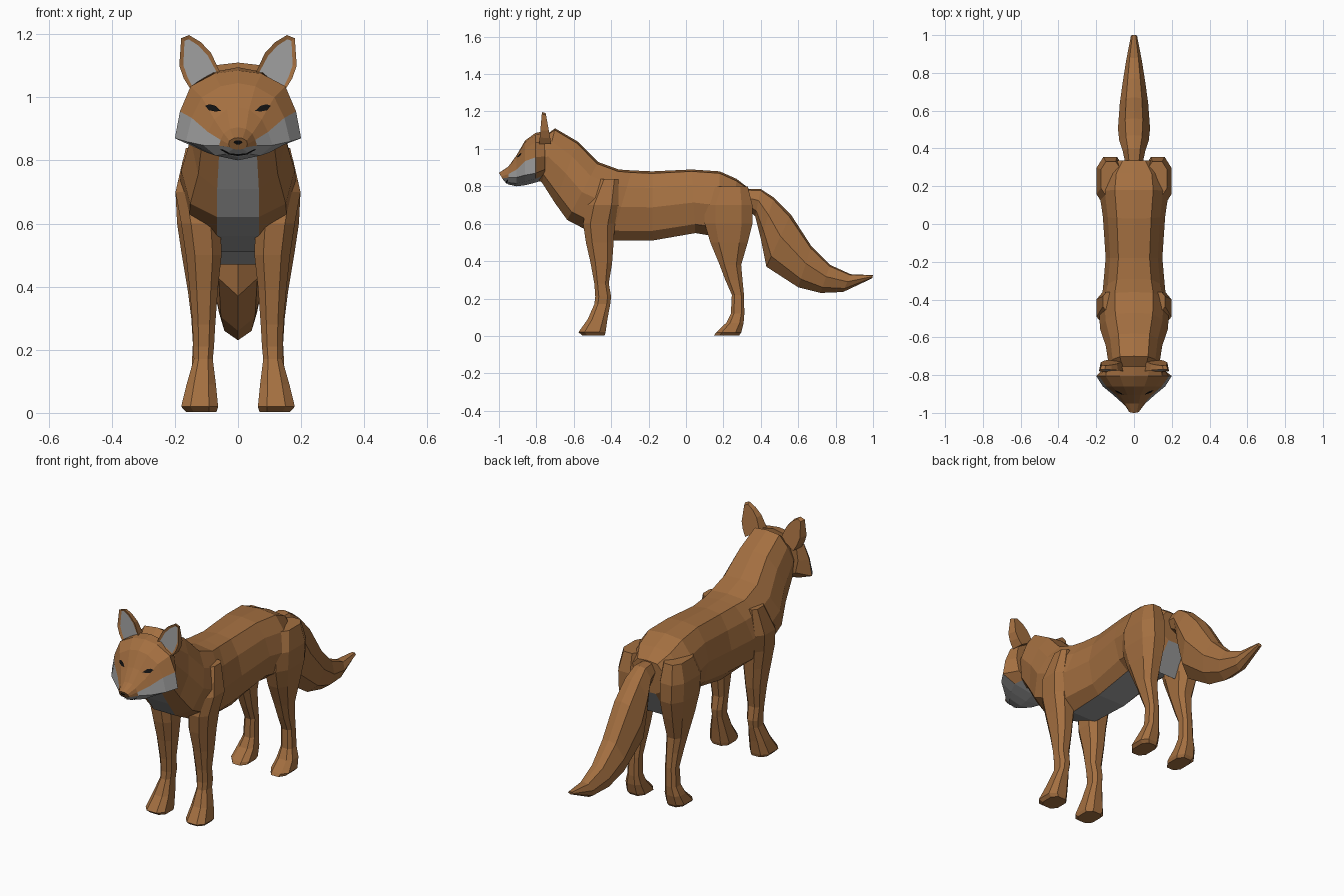
import bpy, bmesh
from mathutils import Vector
from mathutils.bvhtree import BVHTree

if "Cube" in bpy.data.objects:
    bpy.data.objects.remove(bpy.data.objects["Cube"])


def material(name, rgb):
    m = bpy.data.materials.new(name)
    m.diffuse_color = (*rgb, 1)
    m.use_nodes = True
    m.node_tree.nodes["Principled BSDF"].inputs["Base Color"].default_value = m.diffuse_color
    return m


FUR = material("russet fur", (0.37, 0.16, 0.052))
PALE = material("pale grey fur", (0.33, 0.33, 0.33))
BLACK = material("black", (0.006, 0.006, 0.006))


def finish(name, bm, mats):
    bmesh.ops.recalc_face_normals(bm, faces=bm.faces[:])
    me = bpy.data.meshes.new(name)
    bm.to_mesh(me)
    bm.free()
    for m in mats:
        me.materials.append(m)
    ob = bpy.data.objects.new(name, me)
    bpy.context.collection.objects.link(ob)
    return ob


def loft(name, rings, rule=lambda i, j: 0):
    """Skin a list of closed rings; rule(i, j) gives the material of each quad."""
    bm = bmesh.new()
    vs = [[bm.verts.new(p) for p in r] for r in rings]
    n = len(rings[0])
    for i in range(len(vs) - 1):
        for j in range(n):
            k = (j + 1) % n
            f = bm.faces.new((vs[i][j], vs[i][k], vs[i + 1][k], vs[i + 1][j]))
            f.material_index = rule(i, j)
    bm.faces.new(vs[0])
    bm.faces.new(vs[-1])
    return finish(name, bm, [FUR, PALE])


def mirrored(half):
    """Close a half ring that starts at the top centre."""
    return half + [Vector((-p.x, p.y, p.z)) for p in reversed(half) if p.x > 1e-5]


# Torso and neck: top y, top z, bottom y, bottom z, half width, belly half width
torso = [
    (-.77, 1.06, -.81, .85, .11, .05),
    (-.70, 1.11, -.77, .82, .135, .06),
    (-.58, 1.04, -.70, .71, .15, .066),
    (-.47, .93, -.635, .62, .18, .066),
    (-.36, .89, -.52, .56, .185, .066),
    (-.29, .885, -.40, .51, .165, .075),
    (-.18, .88, -.18, .51, .15, .085),
    (.03, .89, .05, .55, .165, .085),
    (.18, .88, .17, .53, .185, .075),
    (.27, .84, .25, .47, .17, .07),
    (.335, .79, .335, .62, .11, .05)]
shape = [(0, 0), (.55, .03), (.84, .24), (1, .52), (.84, .86)]
rings = []
for ty, tz, by, bz, w, b in torso:
    half = [Vector((u * w, ty + t * (by - ty), tz + t * (bz - tz))) for u, t in shape]
    rings.append(mirrored(half + [Vector((b, by, bz))]))
loft("body", rings, lambda i, j: int(j == 5))

# Tail
tail = [
    (.31, .785, .33, .68, .045), (.40, .785, .37, .64, .06),
    (.47, .74, .40, .52, .078), (.56, .65, .43, .37, .085),
    (.67, .48, .60, .26, .075), (.77, .38, .72, .23, .06),
    (.88, .33, .84, .235, .042), (1.0, .325, .995, .308, .016)]
shape = [(0, 0), (.55, .05), (1, .42), (.72, .8), (0, 1)]
loft("tail", [mirrored([Vector((u * w, ty + t * (by - ty), tz + t * (bz - tz)))
                        for u, t in shape]) for ty, tz, by, bz, w in tail])

# Head: y, then x,z from crown through brow, temple, cheek, ruff and jaw to chin
head = [
    (-1.0, (0, .872, .014, .87, .027, .862, .03, .852, .027, .842, .015, .836, 0, .834)),
    (-.95, (0, .905, .025, .90, .045, .885, .055, .865, .06, .847, .04, .82, 0, .81)),
    (-.905, (0, .968, .035, .962, .075, .93, .095, .89, .11, .848, .07, .815, 0, .80)),
    (-.86, (0, 1.045, .055, 1.035, .115, 1.0, .147, .935, .165, .86, .10, .825, 0, .806)),
    (-.805, (0, 1.085, .075, 1.075, .15, 1.035, .184, .955, .20, .87, .12, .84, 0, .82)),
    (-.755, (0, 1.095, .08, 1.08, .14, 1.03, .15, .96, .135, .89, .09, .86, 0, .835))]
rings = []
for i, (y, c) in enumerate(head):
    lean = .6 if i == 0 else 0
    rings.append(mirrored([Vector((x, y + lean * (c[1] - z), z))
                           for x, z in zip(c[::2], c[1::2])]))


def head_rule(i, j):
    s = min(j, 11 - j)
    return int(s >= (4, 3, 3, 3, 5)[i])


head_ob = loft("head", rings, head_rule)

# Ears with recessed pale insides
outline = [(.055, 1.075), (.085, 1.14), (.118, 1.175), (.155, 1.197),
           (.18, 1.187), (.186, 1.10), (.172, 1.06), (.15, 1.025)]
for side, label in ((-1, "right"), (1, "left")):
    bm = bmesh.new()
    front, back = [], []
    for x, z in outline:
        h = (z - 1.025) / .172
        y = -.785 + .015 * h
        front.append(bm.verts.new((side * x, y, z)))
        cx = .12 + (x - .12) * .85
        back.append(bm.verts.new((side * cx, y + .065 - .045 * h, z - .006 * h)))
    face = bm.faces.new(front)
    bm.faces.new(back)
    for j in range(len(front)):
        k = (j + 1) % len(front)
        bm.faces.new((front[j], front[k], back[k], back[j]))
    bmesh.ops.recalc_face_normals(bm, faces=bm.faces[:])
    bmesh.ops.inset_individual(bm, faces=[face], thickness=.013, depth=-.006)
    face.material_index = 1
    finish(label + "_ear", bm, [FUR, PALE])

# Legs: z, front y, back y, inner x, outer x
front_leg = [
    (.003, -.555, -.435, .068, .165), (.02, -.575, -.43, .063, .18),
    (.09, -.525, -.42, .07, .163), (.17, -.49, -.405, .08, .14),
    (.21, -.485, -.40, .076, .142), (.28, -.49, -.413, .072, .144),
    (.39, -.51, -.395, .064, .153), (.50, -.535, -.387, .052, .165),
    (.60, -.55, -.38, .055, .18), (.70, -.53, -.36, .07, .198),
    (.84, -.46, -.36, .09, .165)]
hind_leg = [
    (.003, .15, .285, .072, .16), (.018, .16, .295, .066, .175),
    (.07, .215, .308, .072, .165), (.12, .24, .312, .08, .148),
    (.22, .245, .31, .08, .143), (.30, .21, .302, .076, .148),
    (.38, .18, .295, .07, .158), (.50, .13, .33, .062, .178),
    (.60, .10, .355, .055, .193), (.70, .10, .355, .055, .198),
    (.80, .15, .33, .07, .175)]
corners = [(-.5, -1), (.5, -1), (1, -.55), (1, .55), (.5, 1), (-.5, 1), (-1, .55), (-1, -.55)]
for label, table in (("front_leg", front_leg), ("hind_leg", hind_leg)):
    for side, s in (("right", -1), ("left", 1)):
        rings = [[Vector((s * ((xi + xo) / 2 + u * (xo - xi) / 2),
                          (yf + yb) / 2 + v * (yb - yf) / 2, z)) for u, v in corners]
                 for z, yf, yb, xi, xo in table]
        loft(side + "_" + label, rings)

# Painted face details laid onto the head surface
tree = BVHTree.FromPolygons([v.co for v in head_ob.data.vertices],
                            [p.vertices[:] for p in head_ob.data.polygons])


def decal(name, pts, lift=.005):
    bm = bmesh.new()

    def drop(x, z):
        hit = tree.ray_cast(Vector((x, -2, z)), Vector((0, 1, 0)))[0]
        return bm.verts.new((x, (hit.y if hit else -.9) - lift, z))
    vs = [drop(x, z) for x, z in pts]
    mid = drop(sum(p[0] for p in pts) / len(pts), sum(p[1] for p in pts) / len(pts))
    for j in range(len(vs)):
        bm.faces.new((vs[j - 1], vs[j], mid))
    ob = finish(name, bm, [BLACK])
    me = ob.data
    if sum(p.normal.y for p in me.polygons) > 0:
        me.flip_normals()


eye = [(.054, .957), (.072, .973), (.090, .978), (.104, .973), (.092, .959), (.072, .955)]
for side, s in (("right", -1), ("left", 1)):
    decal(side + "_eye", [(s * x, z) for x, z in eye])
    for k, q in enumerate([(.0, .814, .03, .819), (.03, .819, .055, .833)]):
        x0, z0, x1, z1 = q
        decal(side + "_mouth_line_" + str(k + 1),
              [(s * x0, z0), (s * x1, z1), (s * x1, z1 + .004), (s * x0, z0 + .006)])
decal("nose", [(-.015, .858), (-.007, .863), (.007, .863), (.015, .858),
               (.006, .851), (-.006, .851)])
